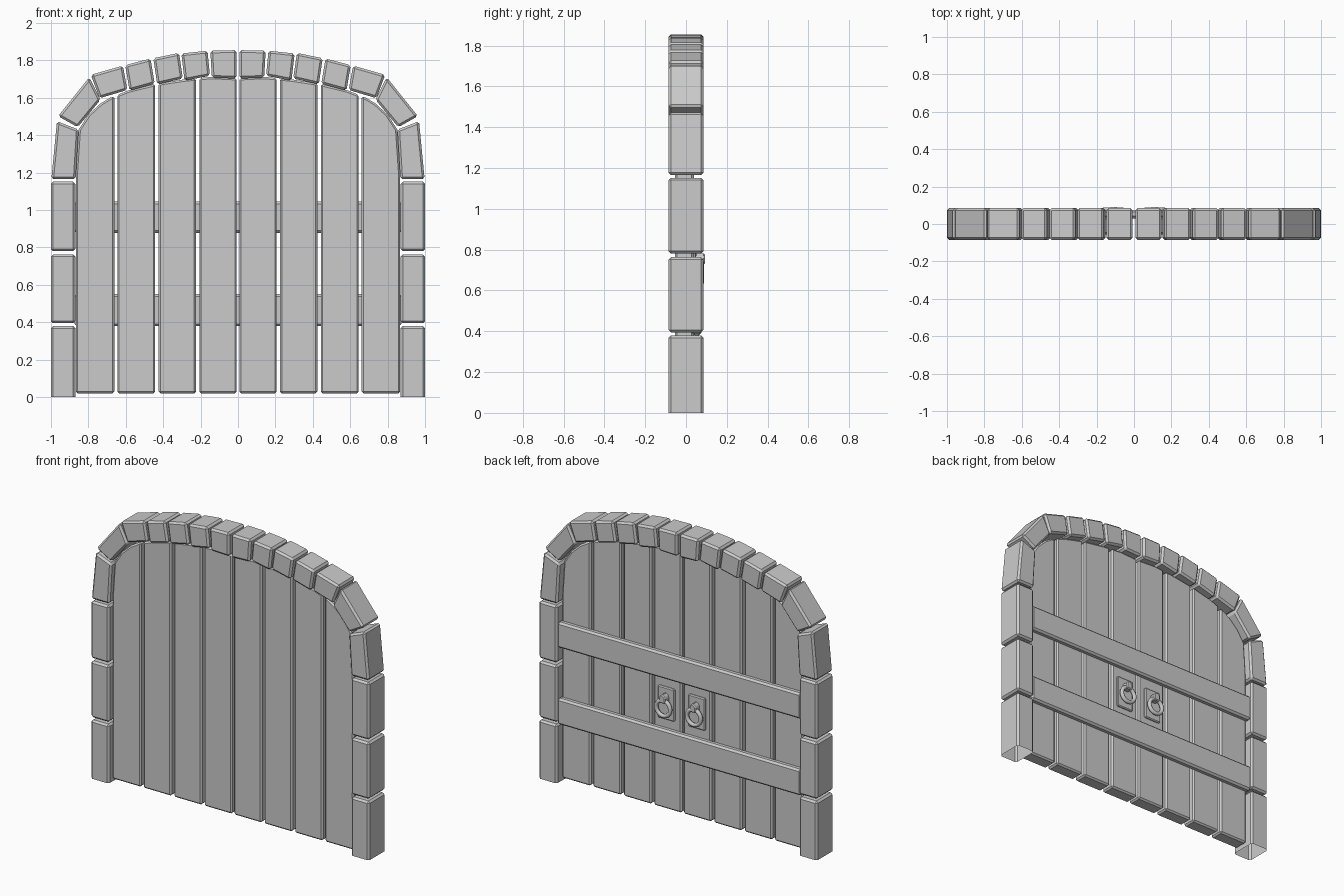
import bpy, bmesh, math
from mathutils import Matrix

if "Cube" in bpy.data.objects:
    bpy.data.objects.remove(bpy.data.objects["Cube"])


def finish(name, bm, bevel=0.0, mirror=True):
    bmesh.ops.recalc_face_normals(bm, faces=bm.faces[:])
    me = bpy.data.meshes.new(name)
    bm.to_mesh(me)
    bm.free()
    ob = bpy.data.objects.new(name, me)
    bpy.context.collection.objects.link(ob)
    if bevel:
        b = ob.modifiers.new("edge_bevel", 'BEVEL')
        b.width, b.segments = bevel, 1
        b.limit_method, b.angle_limit = 'ANGLE', math.radians(40)
    if mirror:
        m = ob.modifiers.new("mirror_x", 'MIRROR')
        m.use_axis[0] = True
        m.use_mirror_merge = False
    return ob


def prism(name, pts, y0, y1, bevel, mirror=True, open_bottom=False):
    """Extrude an (x, z) outline between two depths."""
    bm = bmesh.new()
    face = bm.faces.new([bm.verts.new((x, y0, z)) for x, z in pts])
    ext = bmesh.ops.extrude_face_region(bm, geom=[face], use_keep_orig=True)
    for v in ext["geom"]:
        if isinstance(v, bmesh.types.BMVert):
            v.co.y = y1
    bmesh.ops.recalc_face_normals(bm, faces=bm.faces[:])
    if open_bottom:
        low = [f for f in bm.faces if all(v.co.z < 1e-5 for v in f.verts)]
        bmesh.ops.delete(bm, geom=low, context='FACES_ONLY')
    return finish(name, bm, bevel, mirror)


def rect(x0, x1, z0, z1):
    return [(x0, z0), (x1, z0), (x1, z1), (x0, z1)]


D = 0.085

# Jamb stones
for i, (z0, z1) in enumerate([(0, 0.38), (0.395, 0.763), (0.78, 1.152)]):
    prism(f"jamb_stone_{i+1}", rect(0.87, 1.0, z0, z1), -D, D, 0.012, open_bottom=(i == 0))

# Arch stones, from the jamb up to the crown
arch = [
    [(0.998, 1.165), (0.968, 1.475), (0.852, 1.43), (0.868, 1.165)],
    [(0.962, 1.502), (0.795, 1.71), (0.735, 1.59), (0.857, 1.443)],
    [(0.787, 1.723), (0.615, 1.772), (0.592, 1.642), (0.740, 1.598)],
    [(0.603, 1.775), (0.468, 1.81), (0.445, 1.675), (0.580, 1.638)],
    [(0.453, 1.812), (0.315, 1.84), (0.295, 1.703), (0.432, 1.672)],
    [(0.303, 1.837), (0.163, 1.852), (0.150, 1.718), (0.286, 1.692)],
    [(0.148, 1.852), (0.008, 1.855), (0.008, 1.703), (0.140, 1.708)],
]
for i, pts in enumerate(arch):
    prism(f"arch_stone_{i+1}", pts, -D, D, 0.012)

# Door planks, cut to the inner curve of the arch
curve = [(0, 1.705), (0.14, 1.712), (0.29, 1.698), (0.44, 1.675), (0.585, 1.64),
         (0.685, 1.60), (0.735, 1.57), (0.80, 1.51), (0.852, 1.43), (0.87, 1.165)]


def top(x):
    for (a, za), (b, zb) in zip(curve, curve[1:]):
        if a <= x <= b:
            return za + (zb - za) * (x - a) / (b - a)


for i, (x0, x1) in enumerate([(0.007, 0.207), (0.224, 0.425), (0.443, 0.645), (0.661, 0.867)]):
    inner = [p for p in reversed(curve) if x0 + 0.01 < p[0] < x1 - 0.01]
    pts = [(x0, 0.02), (x1, 0.02), (x1, top(x1))] + inner + [(x0, top(x0))]
    prism(f"plank_{i+1}", pts, -0.055, 0.038, 0.01)

# Cross bars on the back
for name, z0, z1 in [("lower_bar", 0.38, 0.55), ("upper_bar", 0.878, 1.045)]:
    prism(name, rect(-0.875, 0.875, z0, z1), 0.03, 0.075, 0.012, mirror=False)

# Handle plate and bosses
HX = 0.11
prism("handle_plate", rect(HX - 0.06, HX + 0.06, 0.605, 0.815), 0.03, 0.05, 0.006)
prism("handle_clasp", [(HX - 0.022, 0.725), (HX + 0.022, 0.725), (HX + 0.022, 0.765),
                       (HX, 0.785), (HX - 0.022, 0.765)], 0.045, 0.092, 0.006)

# Ring pull
bm = bmesh.new()
N, M, R, r = 20, 8, 0.05, 0.013
rows = []
for i in range(N):
    a = 2 * math.pi * i / N
    row = []
    for j in range(M):
        b = 2 * math.pi * j / M
        q = R + r * math.cos(b)
        row.append(bm.verts.new((q * math.cos(a), r * math.sin(b), q * math.sin(a))))
    rows.append(row)
for i in range(N):
    for j in range(M):
        k, l = (i + 1) % N, (j + 1) % M
        bm.faces.new((rows[i][j], rows[k][j], rows[k][l], rows[i][l]))
bm.transform(Matrix.Translation((HX, 0.076, 0.69)))
ring = finish("handle_ring", bm)
for p in ring.data.polygons:
    p.use_smooth = True
